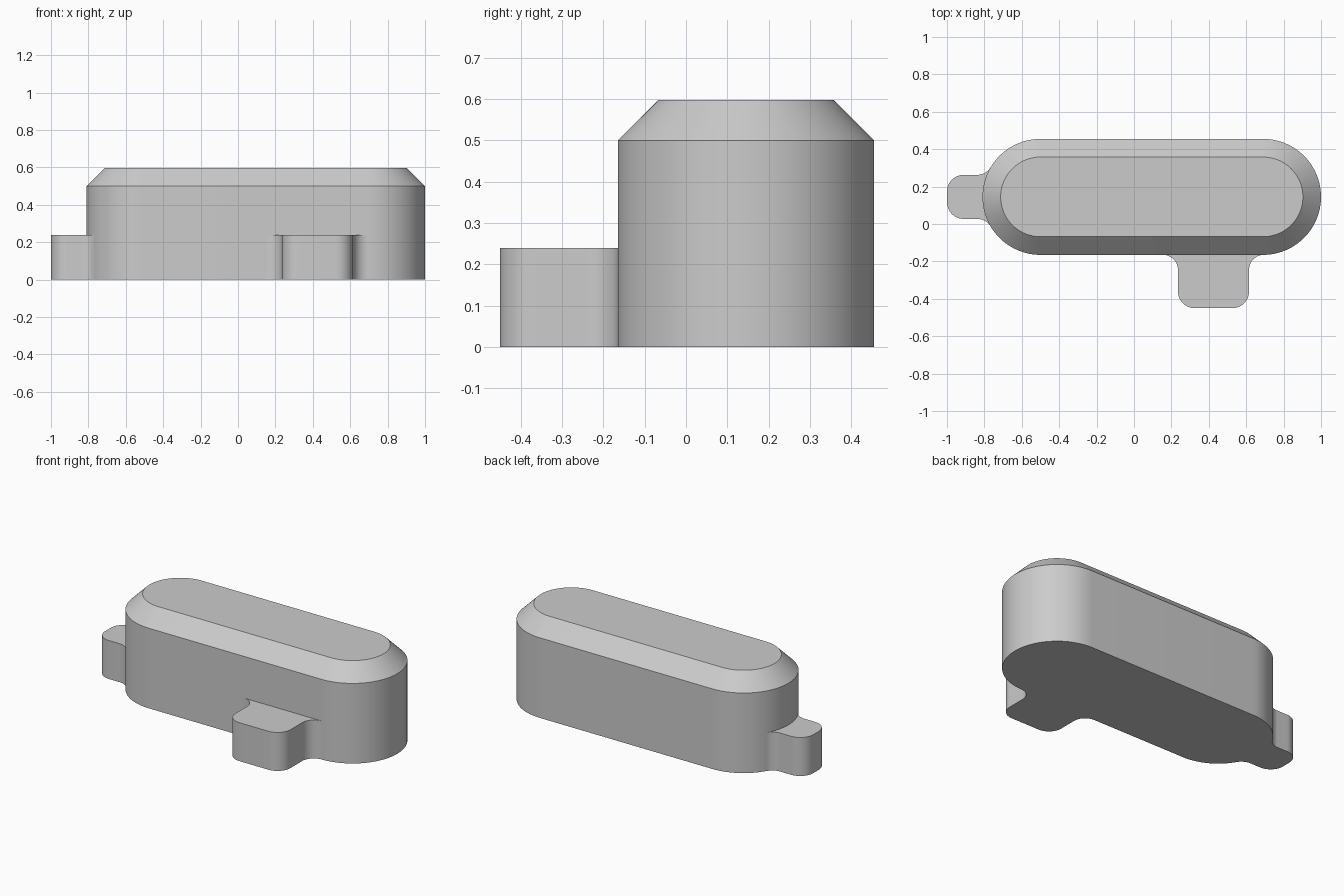
import bpy, bmesh
from math import sin, cos, pi, sqrt, atan2, radians

cube = bpy.data.objects.get("Cube")
if cube:
    bpy.data.objects.remove(cube, do_unlink=True)

grey = bpy.data.materials.new("plain_grey")
grey.use_nodes = True
colour = (0.6, 0.6, 0.6, 1)
grey.diffuse_color = colour
grey.node_tree.nodes["Principled BSDF"].inputs["Base Color"].default_value = colour

# Main dimensions
R, MID_Y = 0.31, 0.145
LEFT, RIGHT = -0.5, 0.69
WALL, TOP, TAB_H = 0.5, 0.597, 0.24
CORNER, FILLET = 0.09, 0.08
FRONT = MID_Y - R


def arc(cx, cy, r, start, end, n=16):
    return [(cx + r * cos(start + (end - start) * i / n),
             cy + r * sin(start + (end - start) * i / n)) for i in range(n + 1)]


def stadium(r):
    return (arc(RIGHT, MID_Y, r, -pi / 2, pi / 2, 48)
            + arc(LEFT, MID_Y, r, pi / 2, 3 * pi / 2, 48))


def loft(name, layers):
    """Stack matching outlines, given as (outline, height), into a closed solid."""
    bm = bmesh.new()
    rings = [[bm.verts.new((x, y, z)) for x, y in pts] for pts, z in layers]
    for low, high in zip(rings, rings[1:]):
        for i in range(len(low)):
            j = (i + 1) % len(low)
            bm.faces.new((low[i], low[j], high[j], high[i]))
    bm.faces.new(rings[0][::-1])
    bm.faces.new(rings[-1])
    bmesh.ops.recalc_face_normals(bm, faces=bm.faces)
    mesh = bpy.data.meshes.new(name)
    bm.to_mesh(mesh)
    bm.free()
    mesh.materials.append(grey)
    obj = bpy.data.objects.new(name, mesh)
    bpy.context.collection.objects.link(obj)
    bpy.ops.object.select_all(action="DESELECT")
    obj.select_set(True)
    bpy.context.view_layer.objects.active = obj
    bpy.ops.object.shade_smooth_by_angle(angle=radians(30))


# Rounded body with a chamfered top
loft("body", [(stadium(R), 0), (stadium(R), WALL), (stadium(R - TOP + WALL), TOP)])

# Front tab: half outline about its centre line, mirrored
cx, half, tip = 0.425, 0.19, -0.45
side = [(half + FILLET, FRONT + 0.02)]
side += arc(half + FILLET, FRONT - FILLET, FILLET, pi / 2, pi)
side += arc(half - CORNER, tip + CORNER, CORNER, 0, -pi / 2)
outline = [(cx + x, y) for x, y in side] + [(cx - x, y) for x, y in side[::-1]]
loft("front_tab", [(outline, 0), (outline, TAB_H)])

# Right end tab: fillets tangent to the rounded end of the body
half, tip = 0.118, -1.0
dy = half + FILLET
dx = sqrt((R + FILLET) ** 2 - dy ** 2)
side = [(LEFT - dx * 0.72, dy * 0.72)]
side += arc(LEFT - dx, dy, FILLET, atan2(-dy, dx), -pi / 2)
side += arc(tip + CORNER, half - CORNER, CORNER, pi / 2, pi)
outline = [(x, MID_Y + y) for x, y in side] + [(x, MID_Y - y) for x, y in side[::-1]]
loft("end_tab", [(outline, 0), (outline, TAB_H)])
